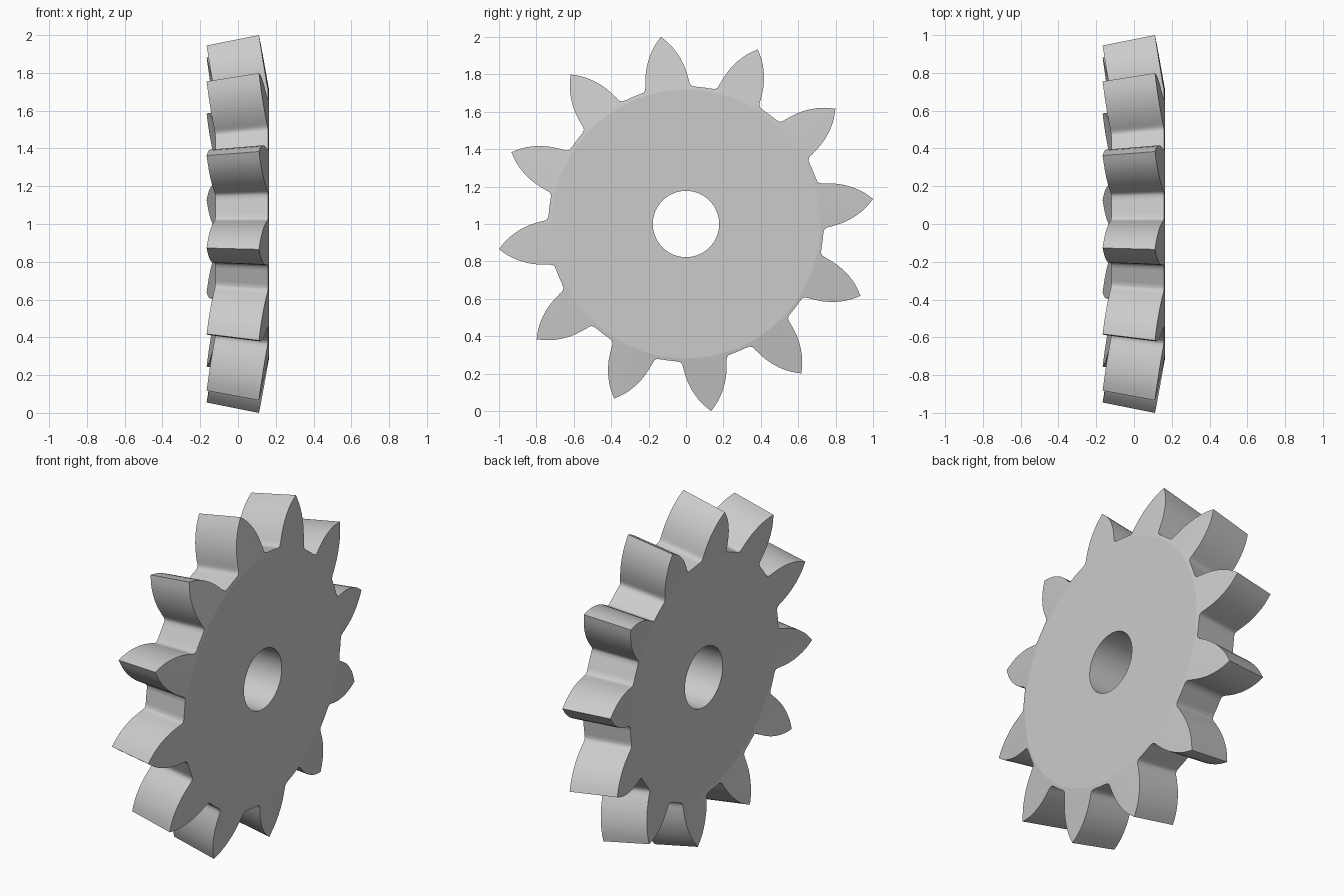
import bpy
import bmesh
from math import radians, sin, cos

default = bpy.data.objects.get("Cube")
if default:
    bpy.data.objects.remove(default, do_unlink=True)

TEETH = 12
PHASE = 7.65             # angle of the first tooth tip
HOLE, DISC, TIP = 0.177, 0.718, 1.009
FRONT, BACK = 0.163, -0.117
TAPER = 0.945            # the teeth shrink towards the back

# Half tooth: degrees from the tooth centre, radius
half = [(0, TIP), (1.2, 0.988), (2.3, 0.968), (3.5, 0.943), (4.8, 0.911),
        (6.1, 0.875), (7.2, 0.838), (8.1, 0.8), (8.7, 0.773), (9.0, 0.757),
        (9.5, 0.745), (10.3, 0.738), (12, 0.736), (15, 0.736)]
tooth = [(-a, r) for a, r in half[:0:-1]] + half[:-1]
outline = [(radians(PHASE + k * 360 / TEETH + a), r)
           for k in range(TEETH) for a, r in tooth]


def cone_drop(r):
    """Axial lean of the tooth ends outside the flat disc."""
    return 0.052 * (r - DISC) / (TIP - DISC)


bm = bmesh.new()


def ring(x, radius=None, scale=1.0):
    """Closed loop of points; follows the tooth outline if no radius is given."""
    verts = []
    for a, r in outline:
        rr = (r if radius is None else radius) * scale
        xx = x - (cone_drop(r) * scale if radius is None else 0)
        verts.append(bm.verts.new((xx, rr * cos(a), 1 + rr * sin(a))))
    return verts


# Bore, flat disc and toothed rim, front to back
rings = [ring(FRONT, HOLE), ring(FRONT, DISC), ring(FRONT),
         ring(BACK, scale=TAPER), ring(BACK, DISC, TAPER), ring(BACK, HOLE)]
n = len(outline)
for i, loop in enumerate(rings):
    following = rings[(i + 1) % len(rings)]
    for j in range(n):
        k = (j + 1) % n
        bm.faces.new((loop[j], loop[k], following[k], following[j]))
bmesh.ops.recalc_face_normals(bm, faces=bm.faces)

# Smooth flanks, crisp face rims and tooth tips
for f in bm.faces:
    f.smooth = True
for loop in rings:
    for j in range(n):
        bm.edges.get((loop[j], loop[(j + 1) % n])).smooth = False
for j, (a, r) in enumerate(outline):
    if r == TIP:
        bm.edges.get((rings[2][j], rings[3][j])).smooth = False

mesh = bpy.data.meshes.new("bevel_gear")
bm.to_mesh(mesh)
bm.free()
gear = bpy.data.objects.new("bevel_gear", mesh)
bpy.context.collection.objects.link(gear)

# Plain grey metal
grey = bpy.data.materials.new("light_grey")
grey.use_nodes = True
color = (0.6, 0.6, 0.6, 1)
grey.diffuse_color = color
grey.node_tree.nodes["Principled BSDF"].inputs["Base Color"].default_value = color
mesh.materials.append(grey)
